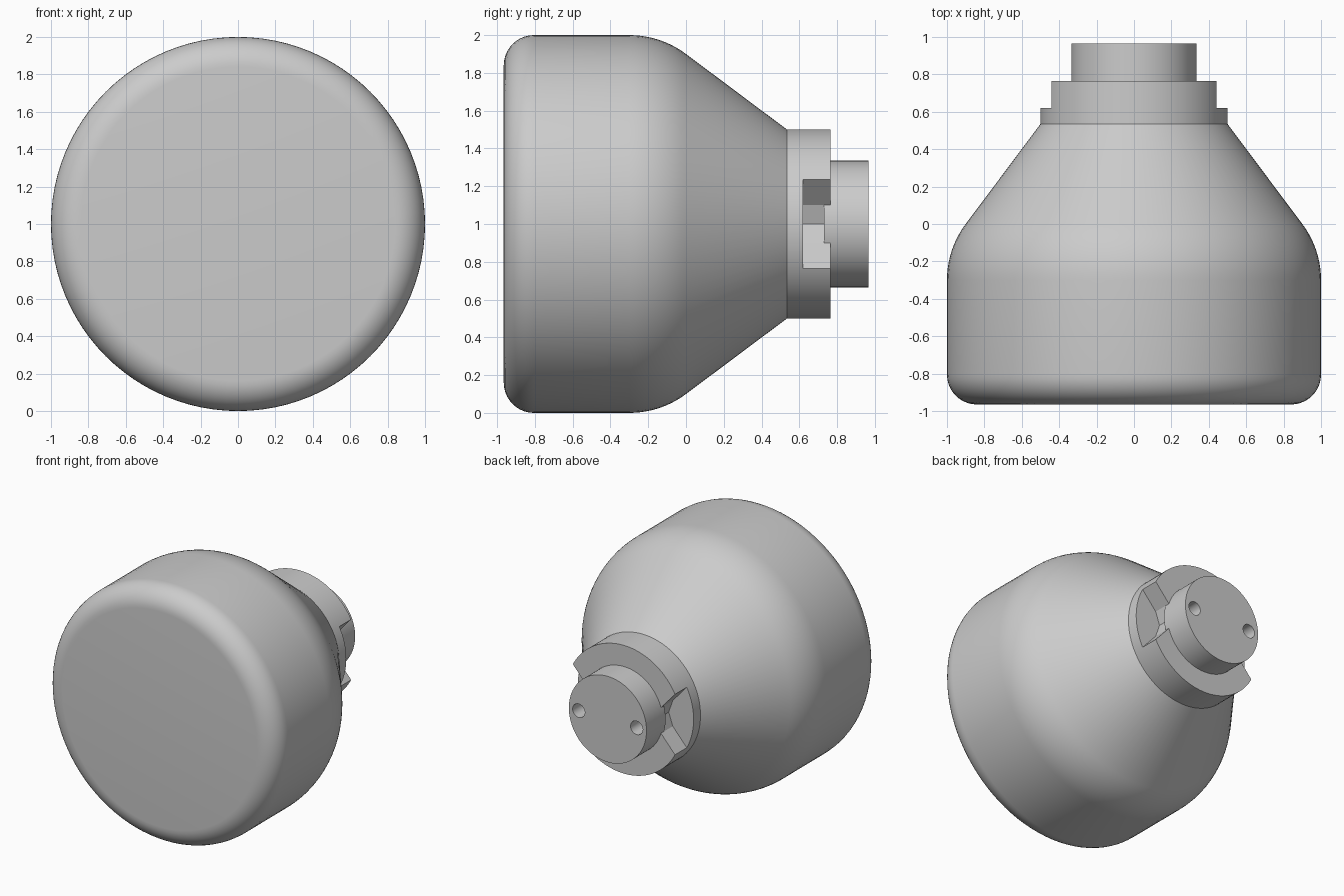
import bpy, bmesh
from math import sin, cos, radians, tau

if "Cube" in bpy.data.objects:
    bpy.data.objects.remove(bpy.data.objects["Cube"])

SEG = 96


def finish(name, bm):
    bmesh.ops.recalc_face_normals(bm, faces=bm.faces[:])
    me = bpy.data.meshes.new(name)
    bm.to_mesh(me)
    bm.free()
    ob = bpy.data.objects.new(name, me)
    bpy.context.collection.objects.link(ob)
    return ob


def lathe(name, profile, cx=0, seg=SEG):
    """Revolve (radius, y) points about the y-parallel axis through (cx, z=1), capped."""
    bm = bmesh.new()
    rings = [[bm.verts.new((cx + r * cos(tau * i / seg), y, 1 + r * sin(tau * i / seg)))
              for i in range(seg)] for r, y in profile]
    for a, b in zip(rings, rings[1:]):
        for i in range(seg):
            j = (i + 1) % seg
            bm.faces.new((a[i], a[j], b[j], b[i]))
    bm.faces.new(rings[0])
    bm.faces.new(rings[-1])
    return finish(name, bm)


def prism(name, outline, y0, y1):
    """Extrude an (x, z) outline along y."""
    bm = bmesh.new()
    face = bm.faces.new([bm.verts.new((x, y0, 1 + z)) for x, z in outline])
    ext = bmesh.ops.extrude_face_region(bm, geom=[face])
    bmesh.ops.translate(bm, vec=(0, y1 - y0, 0),
                        verts=[v for v in ext['geom'] if isinstance(v, bmesh.types.BMVert)])
    return finish(name, bm)


def cut(ob, cutter):
    mod = ob.modifiers.new("cut", 'BOOLEAN')
    mod.operation = 'DIFFERENCE'
    mod.solver = 'EXACT'
    mod.object = cutter
    bpy.context.view_layer.objects.active = ob
    bpy.ops.object.modifier_apply(modifier=mod.name)
    bpy.data.objects.remove(cutter)


def arc(r, y, rad, a0, a1, n):
    return [(r + rad * sin(radians(a0 + (a1 - a0) * i / n)),
             y - rad * cos(radians(a0 + (a1 - a0) * i / n))) for i in range(n + 1)]


# Main body: rounded face, straight wall, rounded shoulder, cone
body = lathe("body", arc(0.84, -0.805, 0.16, 0, 90, 10)
             + arc(0.5, -0.3, 0.5, 90, 126.8, 10) + [(0.5, 0.535)])

# Collar with two flared notches
collar = lathe("collar", [(0.5, 0.535), (0.5, 0.765)])

# End stub with two pin holes
stub = lathe("stub", [(0.335, 0.73), (0.335, 0.965)])

for s in (-1, 1):
    notch = [(0.285, 0), (0.32, 0.1), (0.44, 0.235), (0.56, 0.37),
             (0.56, -0.37), (0.44, -0.235), (0.32, -0.1)]
    cut(collar, prism("notch_cutter", [(s * x, z) for x, z in notch], 0.62, 0.9))
    cut(stub, lathe("hole_cutter", [(0.053, 0.77), (0.053, 1.1)], s * 0.25, 24))

# Smooth shading with crisp edges
bpy.ops.object.select_all(action='DESELECT')
for ob in (body, collar, stub):
    ob.select_set(True)
bpy.context.view_layer.objects.active = body
bpy.ops.object.shade_smooth_by_angle(angle=radians(20))
